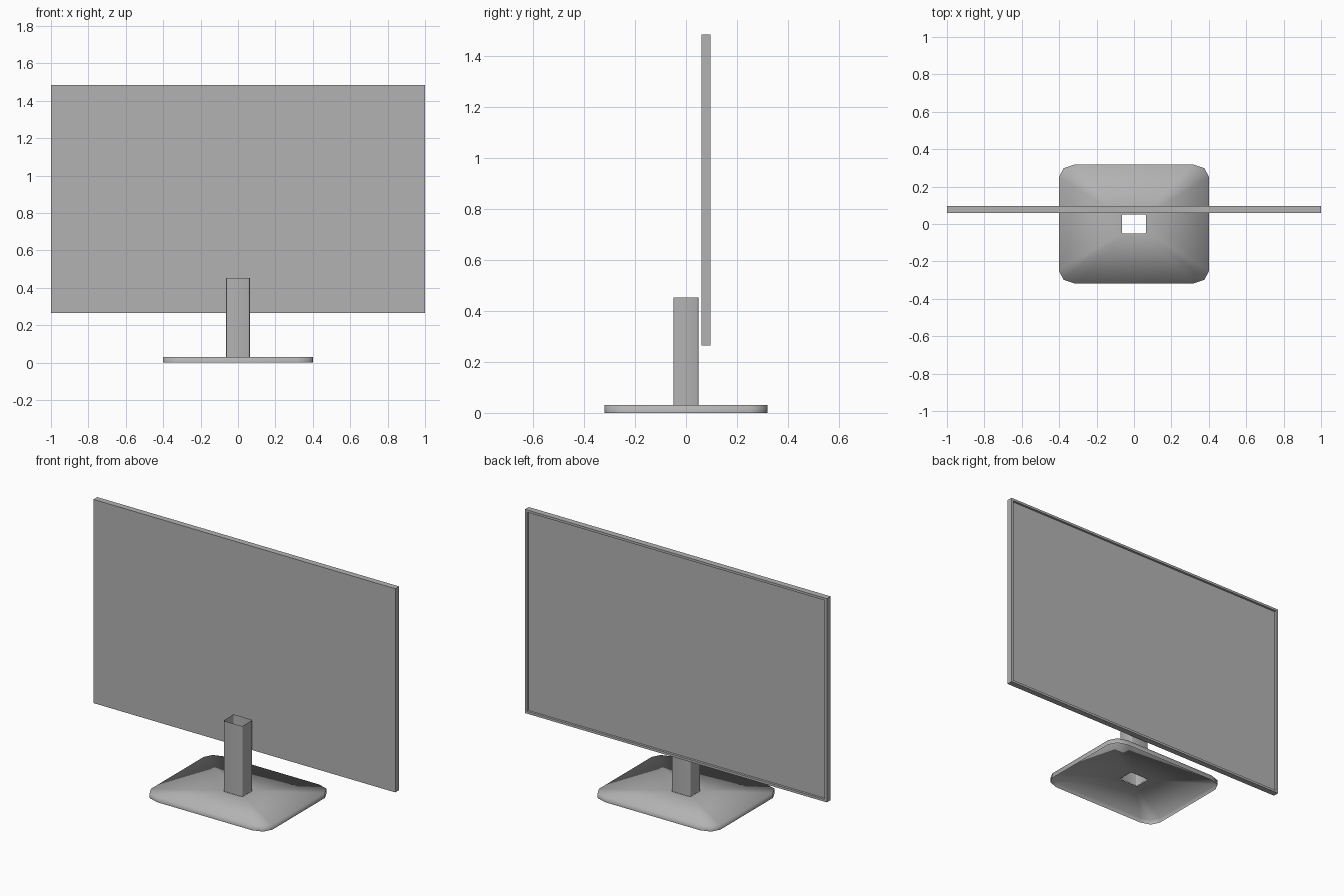
import bpy, bmesh, math

if "Cube" in bpy.data.objects:
    bpy.data.objects.remove(bpy.data.objects["Cube"])

grey = bpy.data.materials.new("mid grey")
grey.diffuse_color = (0.45, 0.45, 0.45, 1)
grey.use_nodes = True
grey.node_tree.nodes["Principled BSDF"].inputs["Base Color"].default_value = grey.diffuse_color


def finish(name, bm, smooth):
    mesh = bpy.data.meshes.new(name)
    bm.to_mesh(mesh)
    bm.free()
    mesh.materials.append(grey)
    for p in mesh.polygons:
        p.use_smooth = smooth
    obj = bpy.data.objects.new(name, mesh)
    bpy.context.collection.objects.link(obj)
    return obj


def rounded_ring(bm, hx, hy, rx, ry, z, segs=2):
    """Counter-clockwise rounded rectangle of vertices."""
    ring = []
    for q, (sx, sy) in enumerate([(1, 1), (-1, 1), (-1, -1), (1, -1)]):
        for i in range(segs + 1):
            a = (q + i / segs) * math.pi / 2
            ring.append(bm.verts.new((sx * (hx - rx) + rx * math.cos(a),
                                      sy * (hy - ry) + ry * math.sin(a), z)))
    return ring


def bridge(bm, low, high):
    n = len(low)
    for i in range(n):
        j = (i + 1) % n
        bm.faces.new((low[i], low[j], high[j], high[i]))


# Base: rounded tray, open underneath, with a hole under the neck
bm = bmesh.new()
bottom = rounded_ring(bm, 0.402, 0.319, 0.088, 0.07, 0.0)
top = rounded_ring(bm, 0.402, 0.319, 0.088, 0.07, 0.03)
hole = rounded_ring(bm, 0.065, 0.051, 0.008, 0.007, 0.03)
bridge(bm, bottom, top)
bridge(bm, top, hole)
finish("base", bm, True)

# Neck: hollow tube, open at both ends
bm = bmesh.new()
bridge(bm, rounded_ring(bm, 0.063, 0.0495, 0.008, 0.007, 0.03),
       rounded_ring(bm, 0.063, 0.0495, 0.008, 0.007, 0.452))
finish("neck", bm, True)

# Screen: thin slab whose back face is inset and pushed in to leave a bezel
bm = bmesh.new()
bmesh.ops.create_cube(bm, size=1)
for v in bm.verts:
    v.co = (v.co.x * 2, 0.078 + v.co.y * 0.036, 0.875 + v.co.z * 1.22)
bm.normal_update()
back = [f for f in bm.faces if f.normal.y > 0.9]
bmesh.ops.inset_region(bm, faces=back, thickness=0.02)
bmesh.ops.inset_region(bm, faces=back, thickness=0.0005, depth=-0.013)
finish("screen", bm, False)
